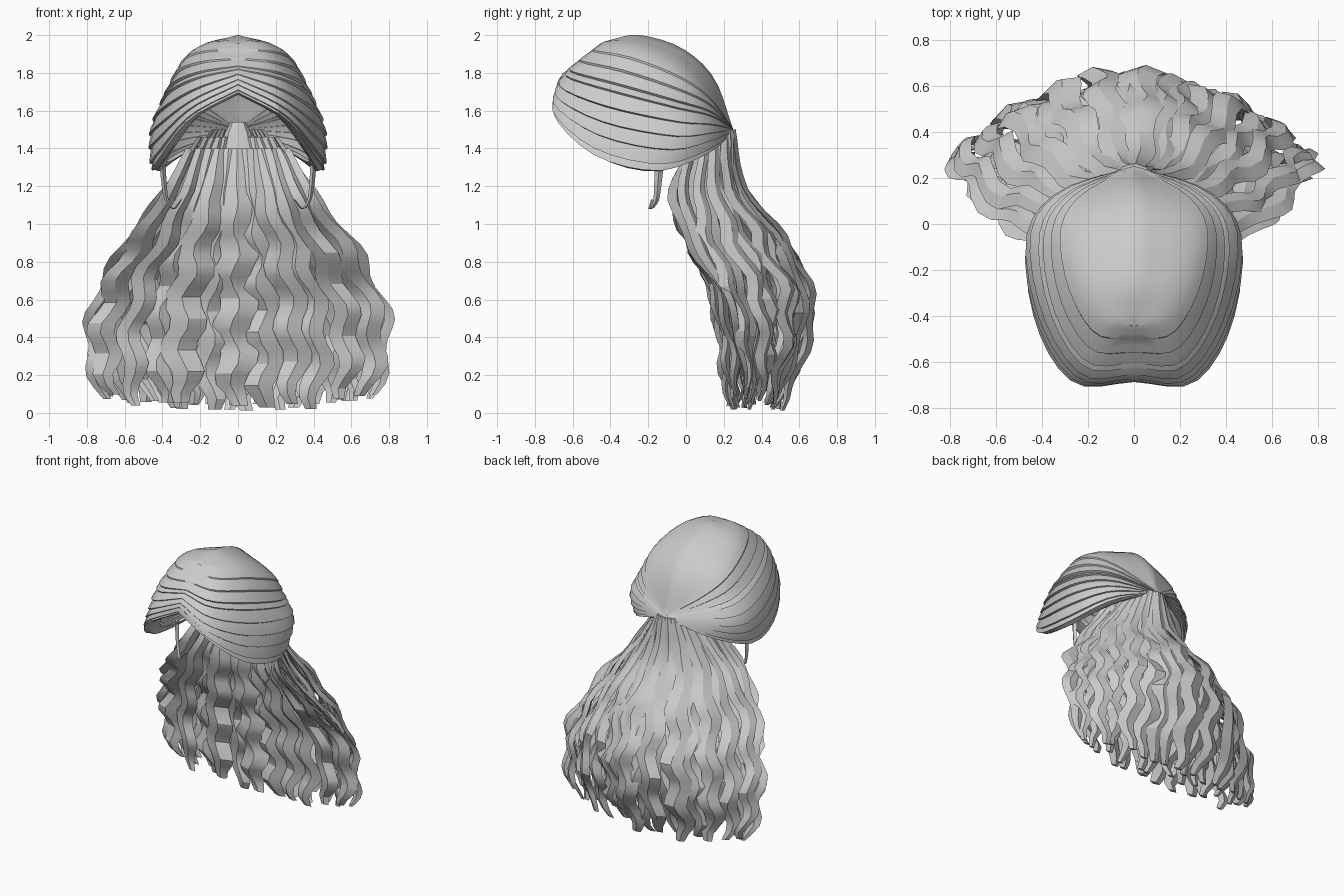
import bpy, bmesh, math, random
from mathutils import Vector

random.seed(5)
cube = bpy.data.objects.get("Cube")
if cube:
    bpy.data.objects.remove(cube)

grey = bpy.data.materials.new("plain grey hair")
grey.use_nodes = True
COLOUR = (0.6, 0.6, 0.6, 1)
grey.diffuse_color = COLOUR
grey.node_tree.nodes["Principled BSDF"].inputs["Base Color"].default_value = COLOUR


def spline(pts, t):
    """Catmull-Rom point, t from 0 to len(pts) - 1."""
    last = len(pts) - 1
    i = min(int(t), last - 1)
    f = t - i
    b, c = pts[i], pts[i + 1]
    a = pts[i - 1] if i else b * 2 - c
    d = pts[i + 2] if i + 2 <= last else c * 2 - b
    return (b * 2 + (c - a) * f + (a * 2 - b * 5 + c * 4 - d) * f * f
            + (b * 3 - a - c * 3 + d) * f ** 3) / 2


def skin(bm, rows, closed=False):
    """Bridge rows of points with quads; closed rows form a capped tube."""
    vs = [[bm.verts.new(p) for p in r] for r in rows]
    n = len(vs[0])
    for r, q in zip(vs, vs[1:]):
        for j in range(n if closed else n - 1):
            k = (j + 1) % n
            bm.faces.new((r[j], r[k], q[k], q[j]))
    if closed:
        bm.faces.new(vs[0])
        bm.faces.new(vs[-1])


def finish(bm, name, angle, mirror=False):
    bmesh.ops.remove_doubles(bm, verts=bm.verts, dist=0.0005)
    bmesh.ops.recalc_face_normals(bm, faces=bm.faces)
    me = bpy.data.meshes.new(name)
    bm.to_mesh(me)
    bm.free()
    ob = bpy.data.objects.new(name, me)
    bpy.context.collection.objects.link(ob)
    me.materials.append(grey)
    bpy.ops.object.select_all(action='DESELECT')
    ob.select_set(True)
    bpy.context.view_layer.objects.active = ob
    bpy.ops.object.shade_smooth_by_angle(angle=math.radians(angle))
    if mirror:
        ob.modifiers.new("Mirror", 'MIRROR')


# Swept cap: guide locks run from the centre parting round the side to the knot
KNOT = (0, .25, 1.5)
GUIDES = [
    [(0, -.46, 1.95), (0, -.38, 1.98), (0, -.24, 2), (0, -.02, 1.93), (0, .15, 1.77)],
    [(0, -.46, 1.95), (.14, -.43, 1.95), (.24, -.25, 1.92), (.27, -.02, 1.82), (.19, .13, 1.69)],
    [(0, -.6, 1.84), (.2, -.59, 1.81), (.34, -.36, 1.75), (.38, -.05, 1.66), (.27, .13, 1.6)],
    [(0, -.67, 1.77), (.23, -.67, 1.67), (.4, -.42, 1.55), (.46, -.06, 1.48), (.32, .14, 1.49)],
    [(0, -.68, 1.69), (.25, -.68, 1.55), (.4, -.47, 1.35), (.44, -.15, 1.275), (.29, .13, 1.38)],
    [(0, -.6, 1.69), (.19, -.58, 1.59), (.34, -.41, 1.4), (.37, -.14, 1.33), (.22, .1, 1.41)],
]
GUIDES = [[Vector(p) for p in g + [KNOT]] for g in GUIDES]
CENTRE = Vector((0, -.2, 1.55))
COLS = 18


def lock(s, swell):
    """One line of hair over the cap, pushed out from the centre by swell."""
    row = []
    for j in range(COLS + 1):
        t = 5 * j / COLS
        p = spline([spline(g, t) for g in GUIDES], s)
        k = swell * (.15 + .85 * math.sin(math.pi * j / COLS))
        p = CENTRE + (p - CENTRE) * (1 + k)
        p.x = 0 if j == 0 else max(p.x, 0)
        row.append(p)
    return row


# Each lock overlaps the next with a small step; the crown stays smooth
bm = bmesh.new()
rows = [lock(i / 4, 0) for i in range(5)]
s = 1
while s < 3.9:
    width = random.uniform(.2, .42)
    s = min(s + width, 4)
    step = .006 + .022 * min(1, (s - 1) / 1.2) * random.uniform(.5, 1)
    rows += [lock(s - width / 2, step * .45), lock(s - .03, step), lock(s, -.5 * step)]
rows += [lock(4.4, 0), lock(5, 0)]
skin(bm, rows)
finish(bm, "swept_cap", 25, mirror=True)

# Gathered knot under the back of the cap
bm = bmesh.new()
ring = [(math.cos(a * math.pi / 4), math.sin(a * math.pi / 4)) for a in range(8)]
skin(bm, [[(r * x, .2 + .6 * r * y, z) for x, y in ring]
          for r, z in ((.04, 1.54), (.07, 1.48), (.1, 1.36), (.14, 1.2))], True)
finish(bm, "gathered_knot", 30)


def profile(values, f):
    return spline([Vector((v, 0, 0)) for v in values], f * (len(values) - 1)).x


class Layer:
    """A curtain of hair: half width, middle depth and edge depth down its length."""

    def __init__(self, top, spread, middle, edge):
        self.top, self.spread, self.middle, self.edge = top, spread, middle, edge

    def point(self, u, f, end):
        blend = abs(u) ** 2.2
        y = profile(self.middle, f) * (1 - blend) + profile(self.edge, f) * blend
        return Vector((u * profile(self.spread, f), y, self.top + (end - self.top) * f))


def strand(bm, layer, u, width, end, lift, steps=24):
    """A crimped, diamond-section lock that narrows at both ends."""
    phase = random.uniform(0, .8)
    waves = random.uniform(4, 5.2)
    shift = random.random()
    rows = []
    for i in range(steps + 1):
        f = i / steps
        p = layer.point(u, f, end)
        side = layer.point(u + .03, f, end) - layer.point(u - .03, f, end)
        side.z = 0
        side.normalize()
        out = Vector((-side.y, side.x, 0))
        wave = math.sin(math.tau * (f * waves + phase))
        ripple = math.sin(math.tau * (f * waves + shift))
        amp = .028 * min(1, max(0, f - .1) * 3)
        p = p + side * wave * amp + out * (ripple * amp * .6 + lift * min(1, f * 4))
        w = width * .5 * min(.45 + 1.5 * f, 1, .4 + (1 - f) * 4)
        d = w * .36
        rows.append([p - side * w, p + out * d, p + side * w, p - out * d])
    skin(bm, rows, True)


# Flowing curtains of hair, from the face side to the back
curtains = {
    "front_curtain": (Layer(1.4, (.25, .37, .53, .66, .71, .67), (.12, .06, .11, .18, .22, .24),
                            (.03, -.07, .03, .17, .23, .26)), 11, .19),
    "middle_curtain": (Layer(1.46, (.2, .37, .56, .71, .76, .71), (.18, .17, .27, .36, .37, .34),
                             (.05, -.02, .05, .2, .27, .3)), 13, .14),
    "back_curtain": (Layer(1.5, (.13, .33, .54, .69, .74, .69), (.25, .29, .51, .64, .6, .48),
                           (.12, .08, .12, .25, .32, .34)), 16, .155),
}
for name, (layer, count, width) in curtains.items():
    bm = bmesh.new()
    for i in range(count):
        u = 2 * i / (count - 1) - 1
        u += random.uniform(-.25, .25) / count * (abs(u) < .95)
        end = .01 + random.uniform(0, .04) + .05 * abs(u) ** 3
        notch = -.04 if .25 < abs(u) < .45 else 0
        size = width * random.uniform(.85, 1.2) * (1.1 - .4 * abs(u))
        strand(bm, layer, u, size, end, .014 * (-1) ** i + notch * (name == "back_curtain"))
    finish(bm, name, 28)

# Loose hooked wisps beside the face
HOOK = [Vector(p) for p in ((.4, -.14, 1.33), (.39, -.15, 1.2), (.375, -.16, 1.12),
                            (.34, -.19, 1.08), (.3, -.18, 1.13))]
bm = bmesh.new()
rows = []
for i in range(13):
    p = spline(HOOK, i / 3)
    w = .024 * (1 - i / 15)
    rows.append([p + Vector(v) * w for v in ((.7, 0, 0), (0, 1, 0), (-.7, 0, 0), (0, -1, 0))])
skin(bm, rows, True)
finish(bm, "face_wisp", 40, mirror=True)
